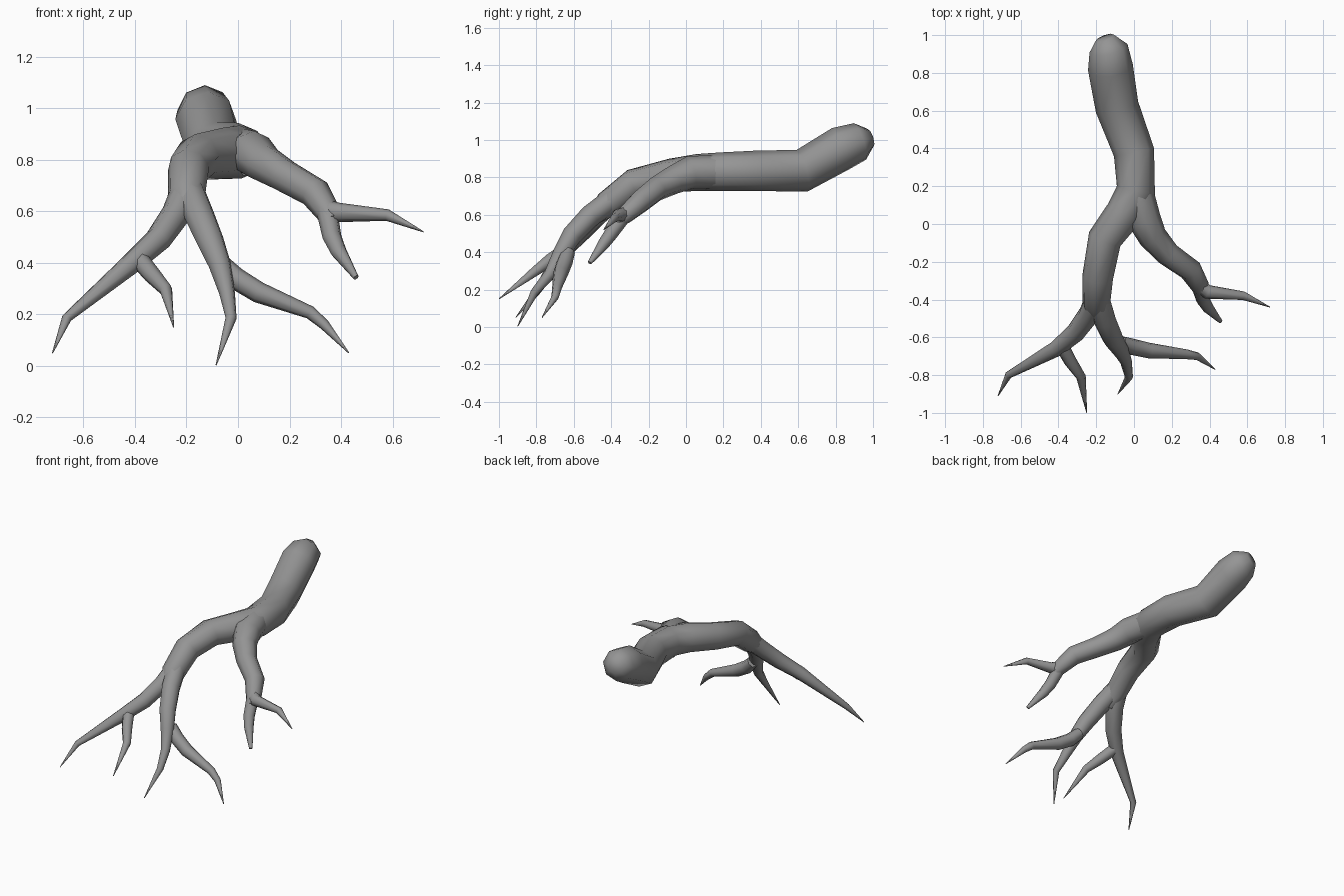
import bpy, bmesh, math
from mathutils import Vector

cube = bpy.data.objects.get("Cube")
if cube:
    bpy.data.objects.remove(cube, do_unlink=True)

SIDES = 8

bark = bpy.data.materials.new("grey bark")
bark.use_nodes = True
GREY = (0.3, 0.3, 0.3, 1)
bark.diffuse_color = GREY
bark.node_tree.nodes["Principled BSDF"].inputs["Base Color"].default_value = GREY


def limb(name, path):
    """Tapered tube through (x, y, z, radius) stations, closed at both ends."""
    pts = [Vector(p[:3]) for p in path]
    bm = bmesh.new()
    rings = []
    side = None
    for i, p in enumerate(pts):
        before = (p - pts[i - 1]).normalized() if i else Vector()
        after = (pts[i + 1] - p).normalized() if i + 1 < len(pts) else Vector()
        along = (before + after).normalized()
        # carry the ring orientation along the path so it does not twist
        if side is None:
            side = along.orthogonal()
        side = (side - along * side.dot(along)).normalized()
        up = along.cross(side)
        r = path[i][3] * 1.03
        ring = []
        for k in range(SIDES):
            a = math.tau * k / SIDES
            ring.append(bm.verts.new(p + r * (math.cos(a) * side + math.sin(a) * up)))
        rings.append(ring)
    for a, b in zip(rings, rings[1:]):
        for k in range(SIDES):
            n = (k + 1) % SIDES
            bm.faces.new((a[k], a[n], b[n], b[k]))
    bm.faces.new(rings[0][::-1])
    bm.faces.new(rings[-1])
    bmesh.ops.recalc_face_normals(bm, faces=bm.faces)
    mesh = bpy.data.meshes.new(name)
    bm.to_mesh(mesh)
    bm.free()
    mesh.materials.append(bark)
    obj = bpy.data.objects.new(name, mesh)
    bpy.context.collection.objects.link(obj)
    bpy.ops.object.select_all(action="DESELECT")
    obj.select_set(True)
    bpy.context.view_layer.objects.active = obj
    bpy.ops.object.shade_smooth_by_angle(angle=math.radians(60))
    return obj


# Thick main root, from its rounded end down to the fork
limb("main_root", [
    (-.155, .985, 1.01, .05), (-.135, .93, .992, .1), (-.125, .83, .955, .116),
    (-.09, .62, .835, .112), (.0, .38, .835, .105), (.01, .18, .83, .1),
    (-.05, .06, .826, .096), (-.155, -.08, .81, .088), (-.192, -.28, .765, .08),
    (-.2, -.42, .655, .072), (-.2, -.49, .585, .04)])

# Right fork and its side shoot
limb("right_root", [
    (-.195, -.38, .69, .06), (-.24, -.48, .59, .055), (-.31, -.575, .49, .05),
    (-.41, -.66, .4, .042), (-.665, -.8, .185, .019), (-.72, -.91, .05, .002)])
limb("right_shoot", [
    (-.385, -.64, .415, .036), (-.335, -.73, .355, .033),
    (-.28, -.81, .295, .025), (-.25, -1, .15, .002)])

# Middle fork and its side shoot
limb("middle_root", [
    (-.195, -.38, .69, .06), (-.155, -.51, .595, .058), (-.11, -.61, .49, .053),
    (-.07, -.67, .39, .043), (-.042, -.73, .28, .03),
    (-.027, -.81, .185, .021), (-.085, -.9, .003, .002)])
limb("middle_shoot", [
    (-.07, -.63, .4, .036), (-.01, -.65, .34, .042), (.08, -.67, .285, .04),
    (.28, -.69, .207, .025), (.335, -.7, .16, .02), (.43, -.77, .05, .002)])

# Left fork splitting into two shoots
limb("left_root", [
    (.015, .16, .83, .088), (.055, .02, .825, .086), (.1, -.07, .785, .074),
    (.18, -.16, .738, .064), (.3, -.245, .67, .06), (.35, -.33, .595, .047),
    (.365, -.37, .56, .03)])
limb("left_shoot_outer", [
    (.33, -.31, .61, .036), (.39, -.36, .595, .037),
    (.58, -.38, .585, .022), (.72, -.44, .52, .002)])
limb("left_shoot_inner", [
    (.345, -.33, .6, .04), (.365, -.4, .5, .036),
    (.39, -.44, .445, .031), (.458, -.515, .343, .011)])
